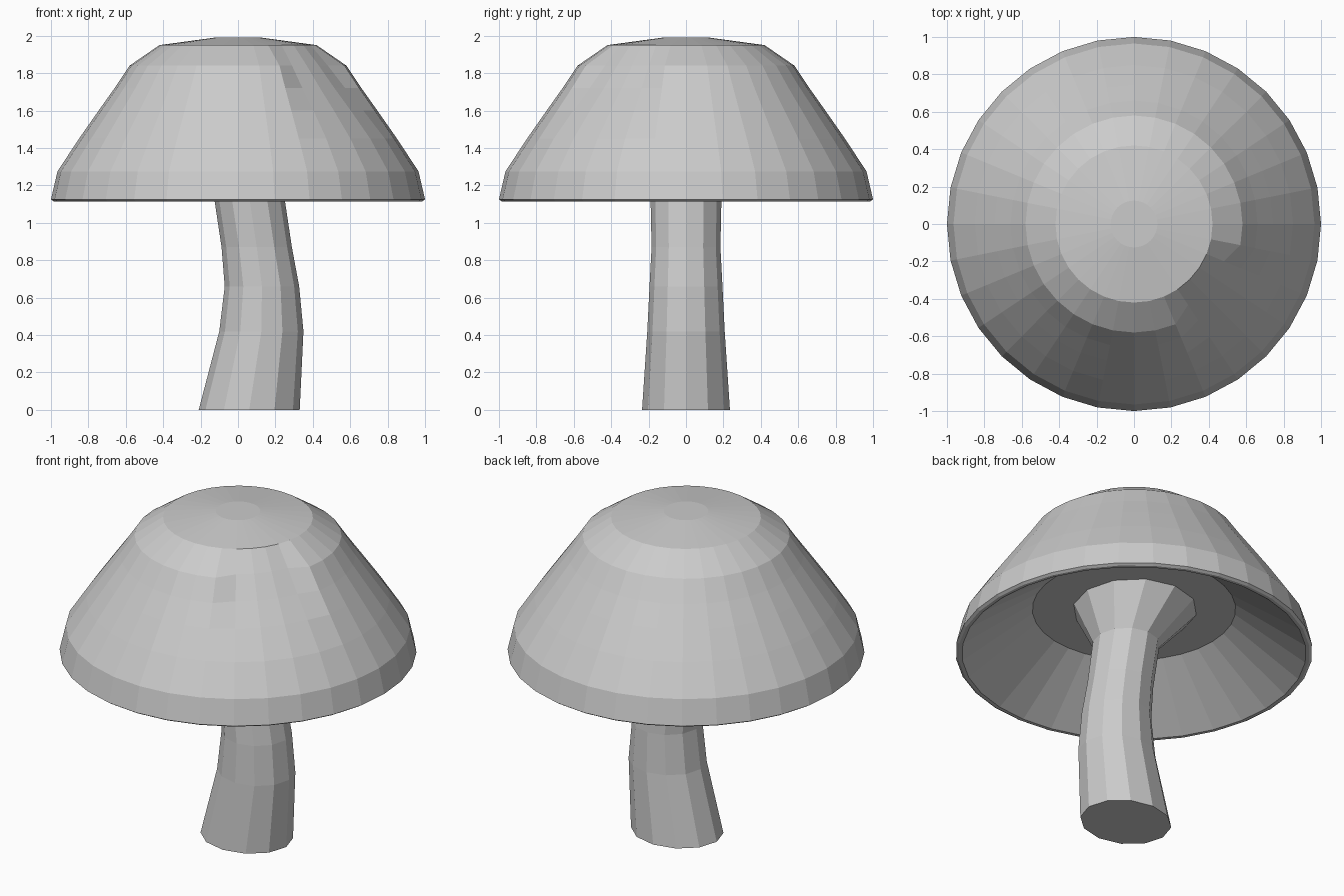
import bpy, bmesh
from math import sin, cos, pi

if "Cube" in bpy.data.objects:
    bpy.data.objects.remove(bpy.data.objects["Cube"])


def loft(name, rings, sides, dents=None):
    """Skin a closed solid through rings given as (centre_x, rx, ry, z)."""
    bm = bmesh.new()
    loops = []
    for i, (cx, rx, ry, z) in enumerate(rings):
        loop = []
        for k in range(sides):
            a = 2 * pi * k / sides
            d = dents.get((i, k), 0) if dents else 0
            loop.append(bm.verts.new((cx + (rx - d) * cos(a), (ry - d) * sin(a), z)))
        loops.append(loop)
    for low, high in zip(loops, loops[1:]):
        for k in range(sides):
            n = (k + 1) % sides
            bm.faces.new((low[k], low[n], high[n], high[k]))
    bm.faces.new(loops[0][::-1])
    bm.faces.new(loops[-1])
    bmesh.ops.recalc_face_normals(bm, faces=bm.faces)
    mesh = bpy.data.meshes.new(name)
    bm.to_mesh(mesh)
    bm.free()
    obj = bpy.data.objects.new(name, mesh)
    bpy.context.collection.objects.link(obj)
    return obj


# Cap: hollow underside, thin rim, then the outer shell up to the flat crown
cap_profile = [(0.30, 1.40), (0.57, 1.40), (0.965, 1.115), (0.985, 1.115),
               (1.0, 1.125), (0.965, 1.275), (0.85, 1.45), (0.745, 1.60),
               (0.66, 1.72), (0.58, 1.84), (0.42, 1.95), (0.125, 1.99)]
# Flattened patch on the front right shoulder
dents = {(i, k): d for i, d in ((9, 0.06), (8, 0.04), (7, 0.02))
         for k in (27, 28, 29, 30)}
loft("mushroom_cap", [(0, r, r, z) for r, z in cap_profile], 32, dents)

# Stem: bent, tapering, flaring out under the cap
stem = [(0.06, 0.27, 0.235, 0), (0.125, 0.225, 0.207, 0.42),
        (0.128, 0.199, 0.195, 0.66), (0.10, 0.188, 0.184, 0.87),
        (0.058, 0.188, 0.19, 1.15), (-0.01, 0.355, 0.355, 1.41)]
loft("mushroom_stem", stem, 12)
